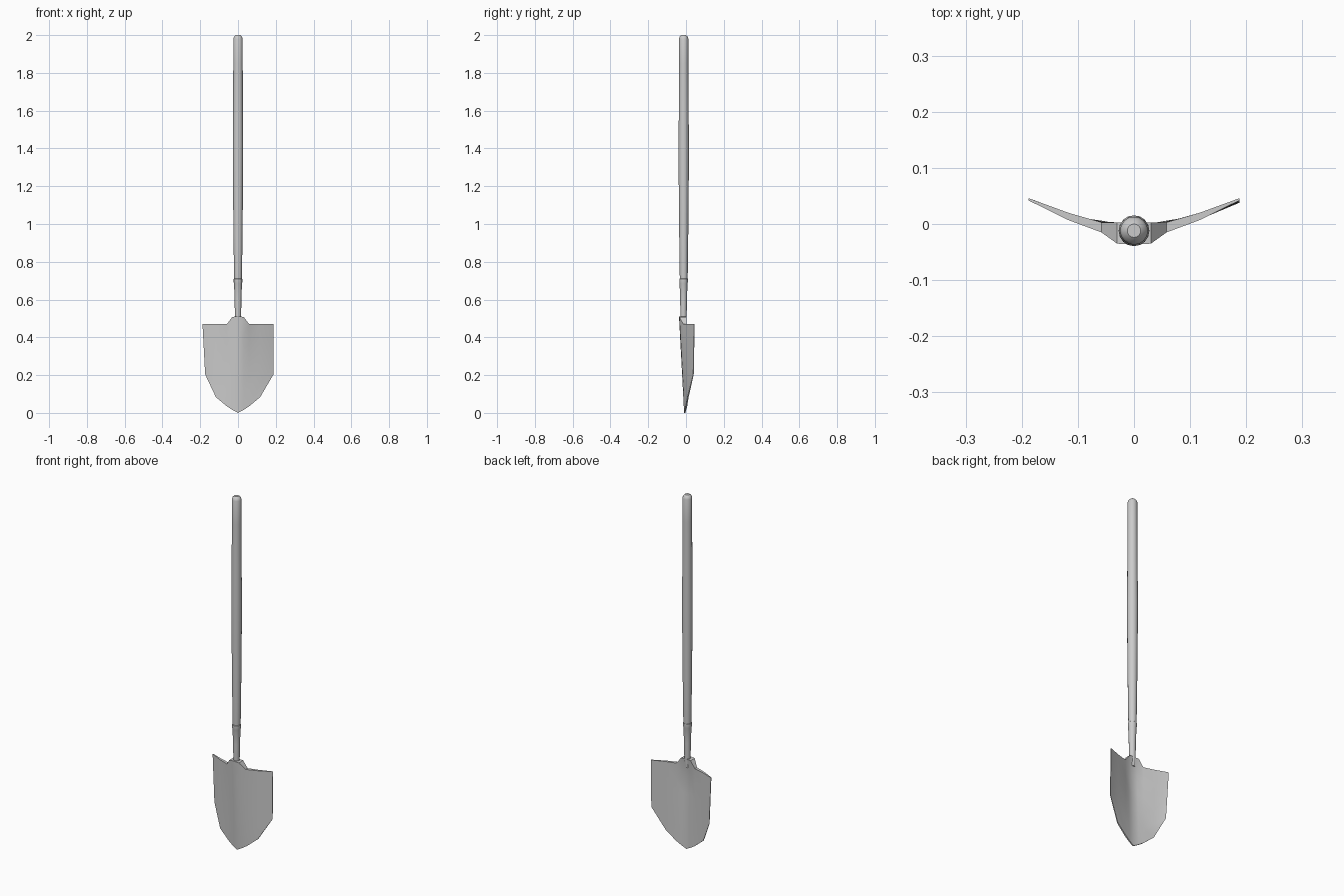
import bpy, bmesh, math

if "Cube" in bpy.data.objects:
    bpy.data.objects.remove(bpy.data.objects["Cube"])


def finish(name, bm, angle):
    bmesh.ops.recalc_face_normals(bm, faces=bm.faces)
    me = bpy.data.meshes.new(name)
    bm.to_mesh(me)
    bm.free()
    ob = bpy.data.objects.new(name, me)
    bpy.context.collection.objects.link(ob)
    bpy.ops.object.select_all(action='DESELECT')
    bpy.context.view_layer.objects.active = ob
    ob.select_set(True)
    bpy.ops.object.shade_smooth_by_angle(angle=math.radians(angle))
    return ob


def lathe(name, profile, y, sides=16):
    bm = bmesh.new()
    rings = []
    for r, z in profile:
        rings.append([bm.verts.new((r * math.cos(a), y + r * math.sin(a), z))
                      for a in (2 * math.pi * i / sides for i in range(sides))])
    for lo, hi in zip(rings, rings[1:]):
        for i in range(sides):
            j = (i + 1) % sides
            bm.faces.new((lo[i], lo[j], hi[j], hi[i]))
    bm.faces.new(rings[0])
    bm.faces.new(rings[-1])
    return finish(name, bm, 35)


# wooden handle with a slight swell and a domed end
lathe("handle", [(.019, .69), (.021, .72), (.024, .95), (.0265, 1.22), (.0275, 1.4),
                 (.026, 1.6), (.025, 1.85), (.025, 1.98), (.021, 1.992), (.012, 2.0)], -.012)

# metal socket
lathe("socket", [(.013, .46), (.0165, .515), (.018, .6), (.021, .685), (.0225, .69),
                 (.0225, .71), (.0205, .712)], -.013)

# blade columns: x, bottom z, top z, front y at bottom and top, thickness at bottom and top
half = [(0, .004, .515, -.010, -.037, .007, .022),
        (.03, .020, .512, -.006, -.035, .007, .022),
        (.058, .038, .475, -.002, -.015, .008, .018),
        (.117, .087, .475, .008, .007, .006, .013),
        (.188, .208, .475, .038, .042, .003, .004)]
cols = [(-c[0],) + c[1:] for c in half[:0:-1]] + half
bm = bmesh.new()
steps = 5
front, back = [], []
for x, z0, z1, y0, y1, t0, t1 in cols:
    f, b = [], []
    for i in range(steps + 1):
        k = i / steps
        # left edge draws in a little toward its lower corner
        px = x + (.014 * (1 - k) if x < -.18 else 0)
        y, t = y0 + (y1 - y0) * k, t0 + (t1 - t0) * k
        if i == steps and abs(x) < .05:
            t += .016
        z = z0 + (z1 - z0) * k
        f.append(bm.verts.new((px, y, z)))
        b.append(bm.verts.new((px, y + t, z)))
    front.append(f)
    back.append(b)
n = len(cols) - 1
for c in range(n):
    for i in range(steps):
        for g in (front, back):
            bm.faces.new((g[c][i], g[c + 1][i], g[c + 1][i + 1], g[c][i + 1]))
    for i in (0, steps):
        bm.faces.new((front[c][i], front[c + 1][i], back[c + 1][i], back[c][i]))
for c in (0, n):
    for i in range(steps):
        bm.faces.new((front[c][i], front[c][i + 1], back[c][i + 1], back[c][i]))
bmesh.ops.translate(bm, verts=bm.verts, vec=(0, 0, -.004))
finish("blade", bm, 40)
